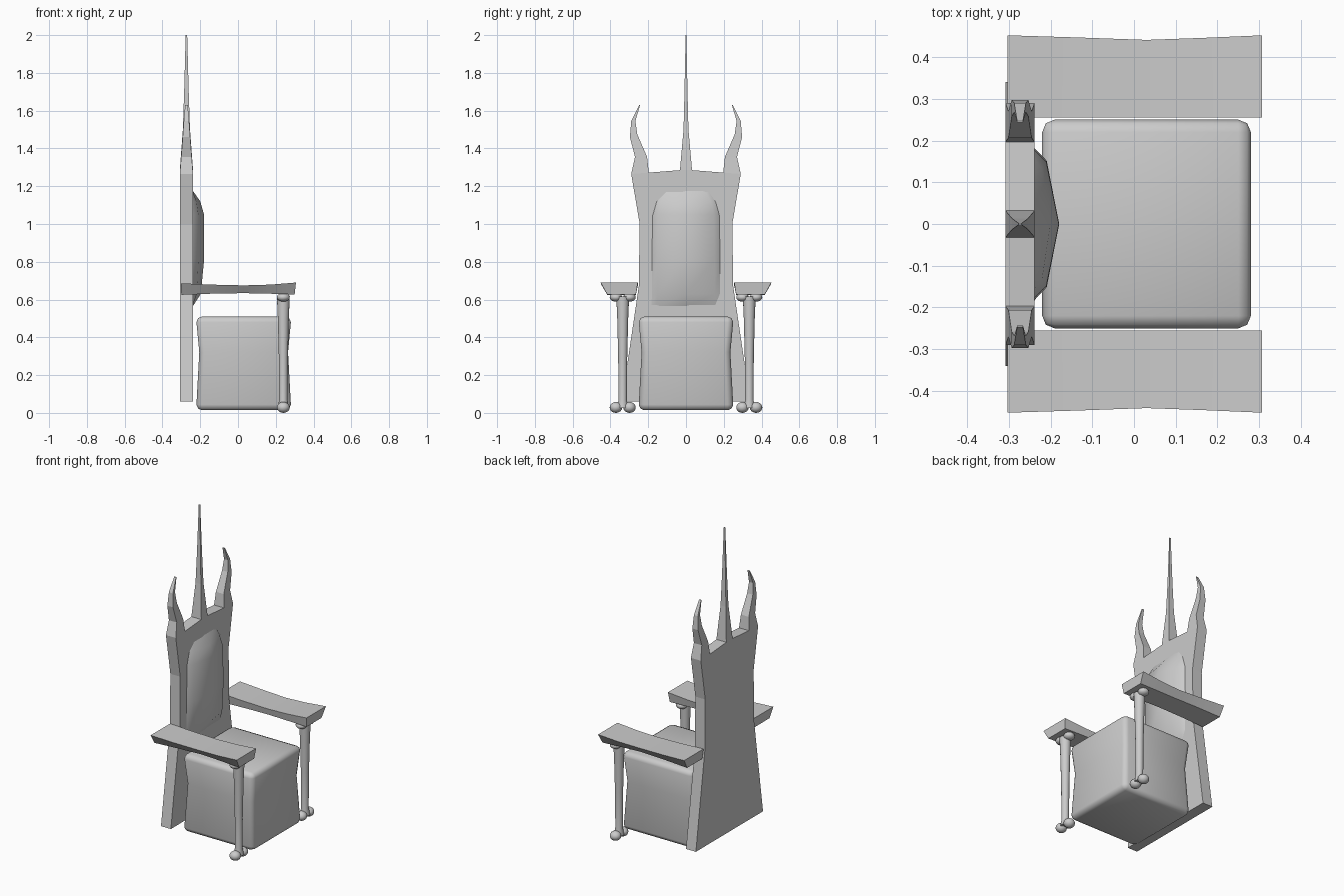
import bpy, bmesh, math
from mathutils import Matrix, Vector

if "Cube" in bpy.data.objects:
    bpy.data.objects.remove(bpy.data.objects["Cube"])


def finish(name, bm, angle=None):
    bmesh.ops.remove_doubles(bm, verts=bm.verts, dist=1e-5)
    bmesh.ops.recalc_face_normals(bm, faces=bm.faces)
    me = bpy.data.meshes.new(name)
    bm.to_mesh(me)
    bm.free()
    ob = bpy.data.objects.new(name, me)
    bpy.context.collection.objects.link(ob)
    if angle:
        bpy.ops.object.select_all(action='DESELECT')
        ob.select_set(True)
        bpy.context.view_layer.objects.active = ob
        bpy.ops.object.shade_smooth_by_angle(angle=math.radians(angle))
    return ob


def loft(bm, rings, cap_start=True, cap_end=True):
    vs = [[bm.verts.new(p) for p in r] for r in rings]
    n = len(vs[0])
    for a, b in zip(vs, vs[1:]):
        for i in range(n):
            j = (i + 1) % n
            bm.faces.new((a[i], a[j], b[j], b[i]))
    if cap_start:
        bm.faces.new(vs[0])
    if cap_end:
        bm.faces.new(vs[-1])


# Backrest: flat panel with three tapering spikes growing from its top edge
CX, T = -0.273, 0.035
bm = bmesh.new()
half = [(0.34, 0.06), (0.25, 0.67), (0.245, 1.0), (0.29, 1.265), (0.197, 1.272), (0.032, 1.285)]
outline = half + [(-y, z) for y, z in reversed(half)]
front = [bm.verts.new((CX + T, y, z)) for y, z in outline]
back = [bm.verts.new((CX - T, y, z)) for y, z in outline]
bm.faces.new(front)
bm.faces.new(back)
for i in range(len(outline)):
    j = (i + 1) % len(outline)
    if i not in (3, 5, 7):          # spike bases stay open
        bm.faces.new((front[i], front[j], back[j], back[i]))


def spike(rows):
    loft(bm, [[(CX + t, a[0], a[1]), (CX + t, b[0], b[1]),
               (CX - t, b[0], b[1]), (CX - t, a[0], a[1])] for a, b, t in rows], cap_start=False)


for s in (1, -1):
    spike([((s * a, za), (s * b, zb), t) for a, za, b, zb, t in (
        (0.29, 1.265, 0.197, 1.272, T), (0.27, 1.355, 0.206, 1.355, 0.028),
        (0.297, 1.46, 0.258, 1.475, 0.02), (0.29, 1.545, 0.268, 1.545, 0.014),
        (0.247, 1.63, 0.243, 1.63, 0.007))])
spike([((y, z), (-y, z), t) for y, z, t in (
    (0.032, 1.285, T), (0.013, 1.5, 0.019), (0.008, 1.7, 0.012), (0.002, 2.0, 0.004))])
finish("backrest", bm)

# Back cushion: padded dome on the front of the panel
bm = bmesh.new()
rows = [(0.56, 0.19, 0.0), (0.63, 0.185, 0.045), (0.815, 0.185, 0.063),
        (1.05, 0.18, 0.062), (1.12, 0.16, 0.042), (1.18, 0.12, 0.0)]
rings = []
for z, w, d in rows:
    x0 = -0.242
    prof = [(-1, 0.0), (-0.82, 0.52), (0, 1.0), (0.82, 0.52), (1, 0.0)]
    rings.append([(x0 + d * k, w * u, z) for u, k in prof])
grid = [[bm.verts.new(p) for p in r] for r in rings]
for a, b in zip(grid, grid[1:]):
    for i in range(4):
        bm.faces.new((a[i], a[i + 1], b[i + 1], b[i]))
finish("back_cushion", bm, 60)

# Seat: block with a pinched waist and softened edges
bm = bmesh.new()
bmesh.ops.create_cube(bm, size=1)
sharp = list(bm.edges)
bmesh.ops.bevel(bm, geom=sharp, offset=0.06, segments=2, profile=0.5, affect='EDGES')
bmesh.ops.bisect_plane(bm, geom=bm.verts[:] + bm.edges[:] + bm.faces[:],
                       plane_co=(0, 0, 0.12), plane_no=(0, 0, 1))
for v in bm.verts:
    k = 0.94 if abs(v.co.z - 0.12) < 1e-4 else 1.0
    v.co = Vector((0.03 + v.co.x * 0.5 * k, v.co.y * 0.5 * k, 0.262 + v.co.z * 0.496))
finish("seat", bm, 60)

for s, side in ((1, "left"), (-1, "right")):
    # Armrest: slab, narrowing below and slightly waisted along its length
    bm = bmesh.new()
    loft(bm, [[(x, s * 0.255, zt), (x, s * yo, zt), (xb, s * (yo - 0.035), zb), (xb, s * 0.265, zb)]
              for x, xb, yo, zt, zb in ((-0.303, -0.3, 0.452, 0.686, 0.625),
                                        (-0.14, -0.14, 0.447, 0.679, 0.631),
                                        (0.03, 0.03, 0.441, 0.675, 0.634),
                                        (0.17, 0.17, 0.446, 0.679, 0.631),
                                        (0.307, 0.3, 0.452, 0.69, 0.627))])
    finish("armrest_" + side, bm, 30)

    # Bone-shaped front leg: shaft with a pair of knuckles at each end
    bm = bmesh.new()
    loft(bm, [[(0.24 + r * math.cos(a), s * 0.335 + r * math.sin(a), z)
               for a in (i * math.tau / 16 for i in range(16))]
              for z, r in ((0.025, 0.03), (0.07, 0.022), (0.3, 0.024), (0.5, 0.029), (0.615, 0.034))])
    for z in (0.029, 0.612):
        for dy in (-0.036, 0.036):
            m = Matrix.Translation((0.24, s * 0.335 + dy, z)) @ Matrix.Diagonal((0.034, 0.033, 0.029, 1))
            if z > 0.5:
                m = m @ Matrix.Diagonal((1, 1, 0.8, 1))
            bmesh.ops.create_uvsphere(bm, u_segments=16, v_segments=10, radius=1, matrix=m)
    finish("front_leg_" + side, bm, 50)
